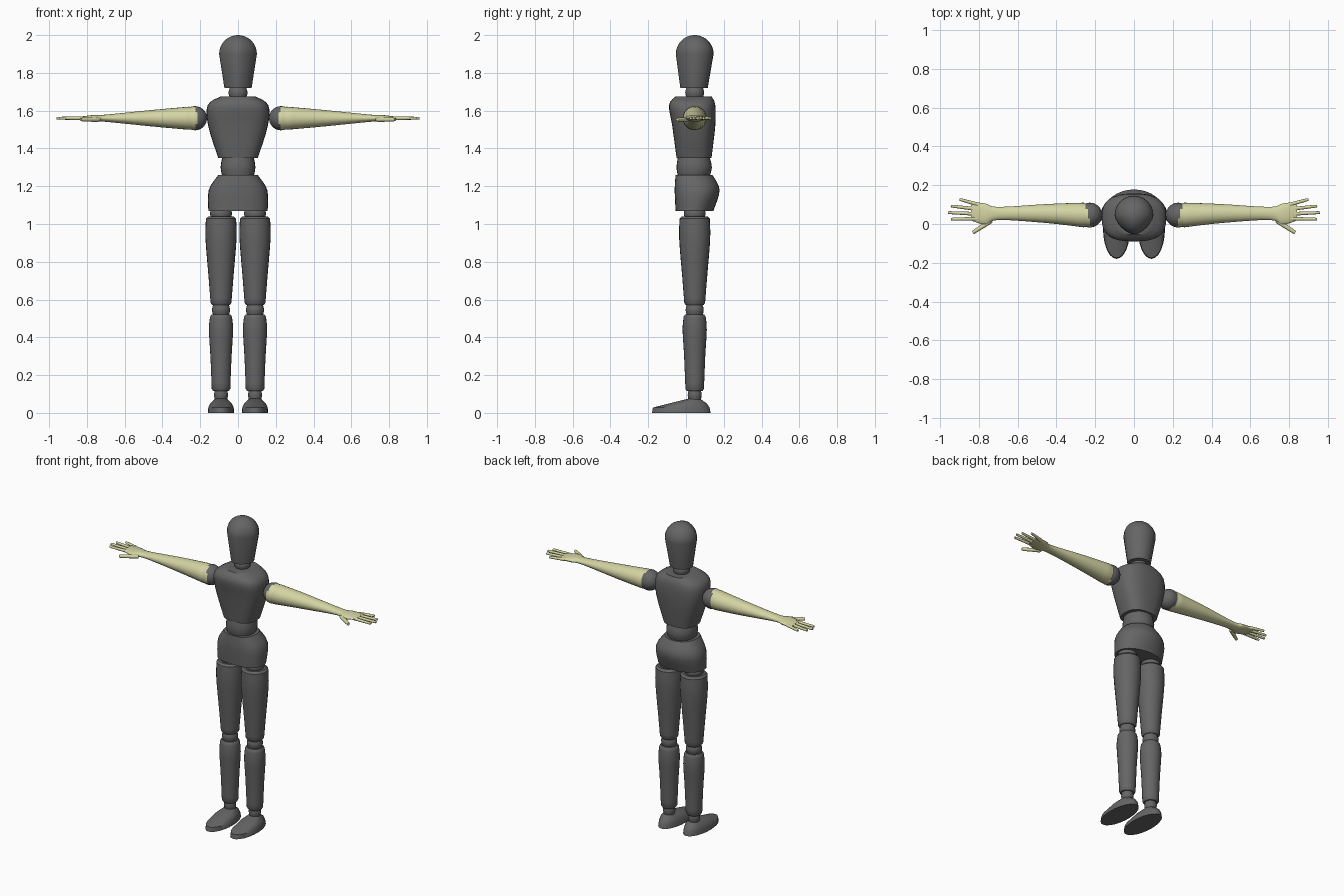
import bpy, bmesh, math
from mathutils import Matrix, Vector

cube = bpy.data.objects.get("Cube")
if cube:
    bpy.data.objects.remove(cube, do_unlink=True)


def material(name, colour):
    mat = bpy.data.materials.new(name)
    mat.use_nodes = True
    mat.diffuse_color = colour
    mat.node_tree.nodes["Principled BSDF"].inputs["Base Color"].default_value = colour
    return mat


grey = material("dark grey", (.13, .13, .13, 1))
cream = material("pale yellow", (.66, .66, .37, 1))
body_y = .046    # depth of the body's centre line
arm_z = 1.56     # height of the outstretched arms
rim = .012       # length of the rounded limb ends


def smooth(rings, steps=4):
    """Add rings along a spline that passes through the given ones."""
    rings = [Vector(ring) for ring in rings]
    padded = [rings[0], *rings, rings[-1]]
    result = []
    for a, b, c, d in zip(padded, padded[1:], padded[2:], padded[3:]):
        for step in range(steps):
            t = step / steps
            bend = (2 * a - 5 * b + 4 * c - d) * t * t + (3 * b - 3 * c + d - a) * t ** 3
            result.append(b + ((c - a) * t + bend) / 2)
    return result + [rings[-1]]


def loft(name, rings, matrix=Matrix(), mats=(grey,), front=2, back=2, sides=24, rule=None):
    """Skin rings of (height, half width, front y, back y); powers above two are squarer."""
    bm = bmesh.new()
    loops = []
    for height, half, front_y, back_y in rings:
        loop = []
        for i in range(sides):
            angle = math.tau * i / sides
            c, s = math.cos(angle), math.sin(angle)
            power = 2 / (front if s < 0 else back)
            x = math.copysign(abs(c) ** power, c) * half
            y = math.copysign(abs(s) ** power, s) * (back_y - front_y) / 2
            point = Vector((x, y + (front_y + back_y) / 2, height))
            loop.append(bm.verts.new(matrix @ point))
        loops.append(loop)
    for low, high in zip(loops, loops[1:]):
        for i in range(sides):
            j = (i + 1) % sides
            bm.faces.new((low[i], low[j], high[j], high[i]))
    bm.faces.new(loops[0])
    bm.faces.new(loops[-1])
    bmesh.ops.recalc_face_normals(bm, faces=bm.faces)
    if rule:
        for face in bm.faces:
            face.material_index = rule(face.calc_center_median())
    mesh = bpy.data.meshes.new(name)
    bm.to_mesh(mesh)
    bm.free()
    for mat in mats:
        mesh.materials.append(mat)
    obj = bpy.data.objects.new(name, mesh)
    bpy.context.collection.objects.link(obj)
    bpy.ops.object.select_all(action="DESELECT")
    obj.select_set(True)
    bpy.context.view_layer.objects.active = obj
    bpy.ops.object.shade_smooth_by_angle(angle=math.radians(38))


def limb(name, profile, matrix=Matrix(), y=body_y, mats=(grey,)):
    """Round part from (height, radius) points, with softened ends."""
    profile = smooth(profile)
    (low, first), (high, last) = profile[0], profile[-1]
    profile = [(low - rim, first * .85), *profile, (high + rim, last * .85)]
    loft(name, [(z, r, y - r, y + r) for z, r in profile], matrix, mats)


def joint(name, height, radius, matrix=Matrix()):
    """Barrel-shaped joint between two parts."""
    reach = .03
    limb(name, [(height - reach, radius * .85), (height, radius),
                (height + reach, radius * .85)], matrix)


# Head: tapered jaw with a narrow face, then a round crown
crown_z, crown_r = 1.9, .1
head = [(1.72, .072, -.03, .115)]
for i in range(9):
    angle = math.radians(i * 10.5)
    r = crown_r * math.cos(angle)
    head.append((crown_z + crown_r * math.sin(angle), r, body_y - r, body_y + r))
loft("head", head, front=1.6)
joint("neck", 1.695, .05)

# Trunk
loft("chest", smooth([
    (1.35, .105, -.05, .135), (1.52, .158, -.073, .155),
    (1.63, .16, -.09, .155), (1.676, .09, -.055, .135)]),
    front=2.8, back=2.6, sides=32)
loft("waist", smooth([
    (1.24, .08, -.04, .12), (1.3, .092, -.05, .137), (1.37, .08, -.04, .12)]), front=2.3)
loft("pelvis", smooth([
    (1.07, .157, -.055, .145), (1.18, .155, -.06, .178), (1.26, .104, -.055, .14)]),
    front=2.6, sides=32)

# Arm: rounded shoulder, taper to the wrist, flat palm
shoulder_x, shoulder_r = .228, .064
arm = []
for i in range(1, 11):
    angle = math.radians(i * 11)
    r = shoulder_r * math.sin(angle)
    arm.append((shoulder_x - shoulder_r * math.cos(angle), r, body_y - r, body_y + r))
arm += smooth([
    (.26, .061, -.017, .11), (.45, .044, .005, .103), (.7, .019, .021, .088),
    (.765, .017, -.004, .105), (.84, .008, .018, .115)])
along_x = Matrix(((0, 0, 1, 0), (0, 1, 0, 0), (1, 0, 0, arm_z), (0, 0, 0, 1)))


def sleeve_edge(point):
    return int(abs(point.x) > shoulder_x + .008 + .3 * (point.y - body_y))


# Digits: fingers fan out from the palm and the longest is the second
thumb_z = arm_z - .007
digits = [("thumb", (.745, .012, thumb_z), (.832, -.045, thumb_z), .013)]
for i, finger in enumerate(("index", "middle", "ring", "little")):
    base = (.81, .027 + .025 * i, arm_z)
    tip = (.96 - .015 * (i - 1) ** 2, .025 + .034 * i, arm_z)
    digits.append((finger + "_finger", base, tip, .01))

for side, label in ((1, "left"), (-1, "right")):
    flip = Matrix.Scale(side, 4, (1, 0, 0))
    loft(label + "_arm", arm, flip @ along_x, (grey, cream), rule=sleeve_edge)
    for name, base, tip, r in digits:
        reach = Vector(tip) - Vector(base)
        turn = reach.to_track_quat("Z", "Y").to_matrix().to_4x4()
        limb(label + "_" + name, [(0, r), (reach.length - rim, r * .75)],
             flip @ Matrix.Translation(base) @ turn, 0, (cream,))

    # Leg, stacked from hip to foot
    leg = flip @ Matrix.Translation((.09, 0, 0))
    joint(label + "_hip", 1.055, .058, leg)
    limb(label + "_thigh", [(.582, .055), (.72, .066), (.92, .082), (1.028, .08)], leg)
    joint(label + "_knee", .545, .048, leg)
    limb(label + "_shin", [(.127, .049), (.3, .056), (.44, .064), (.51, .058)], leg)
    joint(label + "_ankle", .095, .037, leg)
    loft(label + "_foot", [
        (0, .07, -.18, .13), (.028, .067, -.175, .125),
        (.05, .057, -.09, .11), (.075, .03, .01, .075)], leg)
